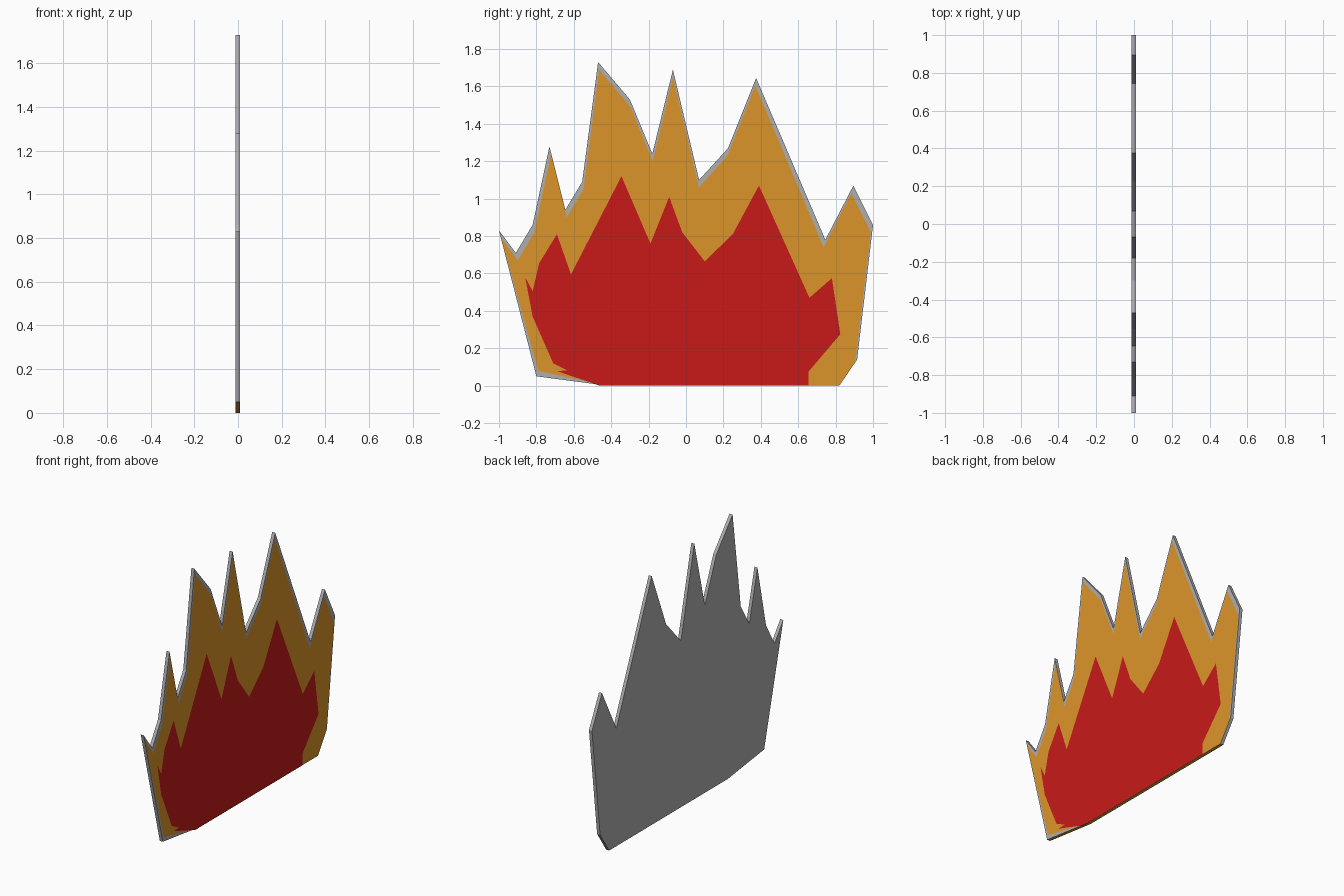
import bpy, bmesh

if "Cube" in bpy.data.objects:
    bpy.data.objects.remove(bpy.data.objects["Cube"])

T = 0.012  # half thickness


def material(name, rgb):
    m = bpy.data.materials.new(name)
    m.diffuse_color = (*rgb, 1)
    m.use_nodes = True
    m.node_tree.nodes["Principled BSDF"].inputs["Base Color"].default_value = m.diffuse_color
    return m


orange = material("orange", (0.72, 0.30, 0.023))
red = material("red", (0.58, 0.01, 0.01))
grey = material("grey", (0.43, 0.43, 0.43))


def flat_shape(name, points, x, mats, back=None):
    """Polygon in the y-z plane facing +x; extruded to `back` when given."""
    bm = bmesh.new()
    face = bm.faces.new([bm.verts.new((x, y, z)) for y, z in points])
    face.normal_update()
    if face.normal.x < 0:
        face.normal_flip()
    if back is not None:
        ext = bmesh.ops.extrude_face_region(bm, geom=[face], use_keep_orig=True)
        for v in ext["geom"]:
            if isinstance(v, bmesh.types.BMVert):
                v.co.x = back
        bmesh.ops.recalc_face_normals(bm, faces=bm.faces[:])
        for f in bm.faces:  # coloured underside
            if f.normal.z < -0.9:
                f.material_index = 1
    bmesh.ops.triangulate(bm, faces=[f for f in bm.faces if len(f.verts) > 4])
    mesh = bpy.data.meshes.new(name)
    bm.to_mesh(mesh)
    bm.free()
    for m in mats:
        mesh.materials.append(m)
    ob = bpy.data.objects.new(name, mesh)
    bpy.context.collection.objects.link(ob)
    return ob


# Flame silhouette: tips and valleys from left to right, then the base
tips = [(-1, .83), (-.91, .71), (-.82, .86), (-.73, 1.28), (-.645, .94),
        (-.555, 1.09), (-.47, 1.73), (-.30, 1.53), (-.18, 1.24), (-.07, 1.69),
        (.07, 1.10), (.225, 1.27), (.375, 1.645), (.745, .78), (.895, 1.07),
        (1, .86)]
base = [(.915, .14), (.82, 0), (-.42, 0), (-.80, .05)]
flat_shape("backing_plate", tips + base, T - .002, [grey, orange], back=-T)

# Outer flame, slightly inside the plate so a grey rim shows
inner_tips = [(y * .988, z - .04) for y, z in tips]
flat_shape("outer_flame", inner_tips + [(.905, .13), (.82, 0), (-.42, 0), (-.79, .078)],
           T - .001, [orange])

# Inner flame
flat_shape("inner_flame", [
    (-.86, .58), (-.82, .505), (-.785, .655), (-.69, .81), (-.615, .595),
    (-.345, 1.12), (-.19, .76), (-.09, 1.01), (-.02, .82), (.10, .665),
    (.25, .81), (.39, 1.07), (.66, .47), (.78, .575), (.825, .275),
    (.655, .075), (.655, 0), (-.46, 0), (-.69, .078), (-.635, .082),
    (-.71, .12), (-.82, .37)], T, [red])
